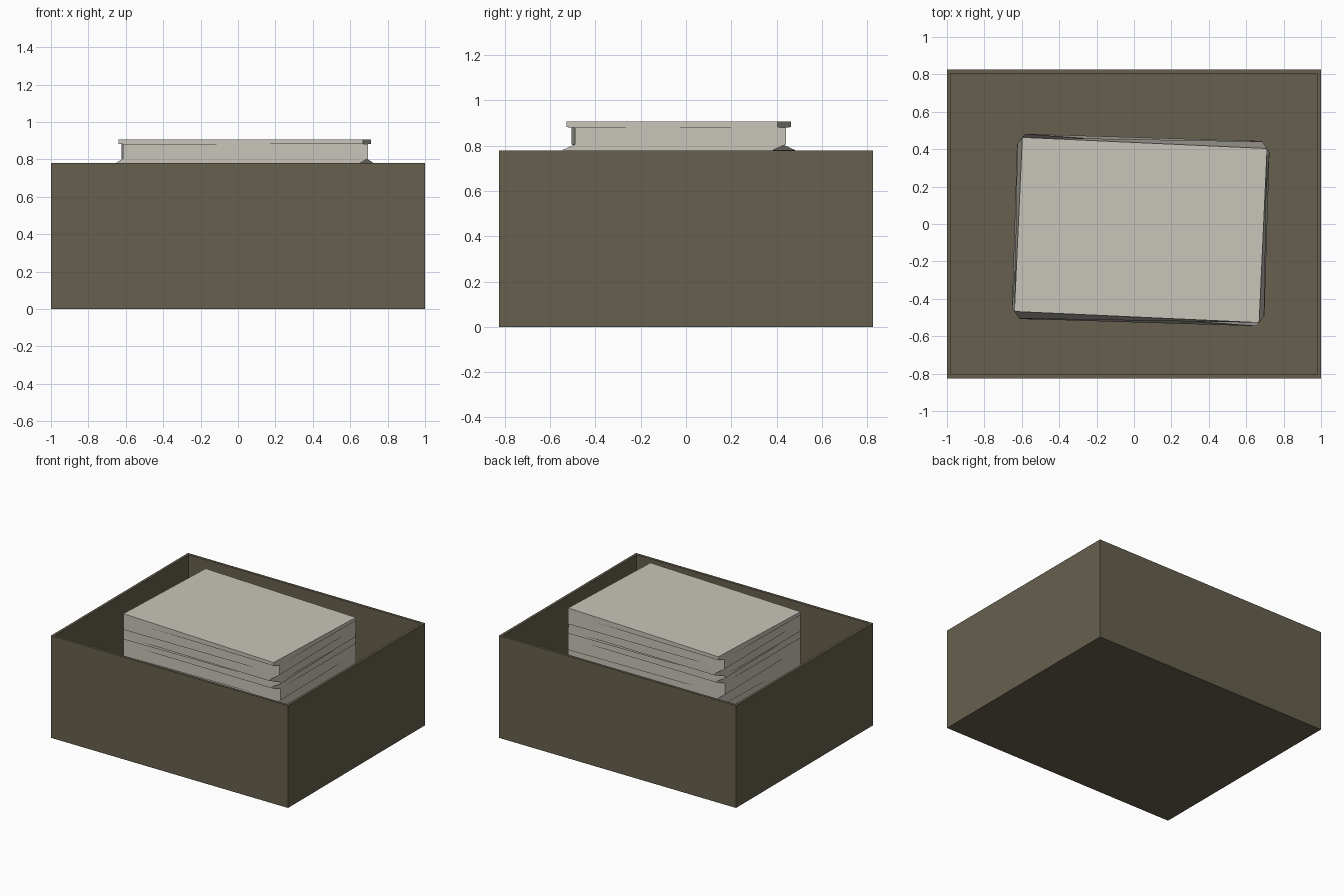
import bpy, bmesh, math, random
from mathutils import Matrix, Vector

cube = bpy.data.objects.get("Cube")
if cube:
    bpy.data.objects.remove(cube, do_unlink=True)


def make_material(name, rgb):
    mat = bpy.data.materials.new(name)
    mat.use_nodes = True
    mat.diffuse_color = (*rgb, 1)
    mat.node_tree.nodes["Principled BSDF"].inputs["Base Color"].default_value = (*rgb, 1)
    return mat


def add_object(name, bm, mat):
    bmesh.ops.recalc_face_normals(bm, faces=bm.faces[:])
    mesh = bpy.data.meshes.new(name)
    bm.to_mesh(mesh)
    bm.free()
    mesh.materials.append(mat)
    obj = bpy.data.objects.new(name, mesh)
    bpy.context.collection.objects.link(obj)
    return obj


cardboard = make_material("olive cardboard", (0.133, 0.115, 0.074))
paper = make_material("off white paper", (0.584, 0.558, 0.491))

# Open box: solid block with its top inset and pushed down to the floor
WIDTH, DEPTH, HEIGHT, WALL = 2.0, 1.65, 0.78, 0.028
bm = bmesh.new()
bmesh.ops.create_cube(bm, size=1)
bmesh.ops.scale(bm, vec=(WIDTH, DEPTH, HEIGHT), verts=bm.verts[:])
bmesh.ops.translate(bm, vec=(0, 0, HEIGHT / 2), verts=bm.verts[:])
top = max(bm.faces, key=lambda f: f.calc_center_median().z)
bmesh.ops.inset_region(bm, faces=[top], thickness=WALL)
floor = bmesh.ops.extrude_discrete_faces(bm, faces=[top])["faces"][0]
bmesh.ops.translate(bm, vec=(0, 0, WALL - HEIGHT), verts=floor.verts[:])
add_object("open_box", bm, cardboard)

# Paper stack: rectangular rings, each turned a little, joined from top to floor
CENTRE = Vector((0.036, -0.032, 0))
HALF_X, HALF_Y = 0.655, 0.466
rings = [(0.907, -2.6), (0.882, -2.6), (0.881, 0.6), (0.806, 0.6),
         (0.781, -4.3), (0.768, -4.3), (0.755, 0.8), (0.735, 0.8),
         (0.722, -3.4), (0.712, -3.4), (0.7, 0.9), (0.61, 0.9)]
random.seed(4)
z = 0.59
while z > 0.1:
    angle = random.uniform(-4, 1)
    thickness = random.uniform(0.02, 0.07)
    rings += [(z, angle), (z - thickness, angle)]
    z -= thickness + 0.012
rings.append((WALL, -1))

bm = bmesh.new()
loops = []
for z, angle in rings:
    turn = Matrix.Rotation(math.radians(angle), 3, "Z")
    corners = [(-1, -1), (1, -1), (1, 1), (-1, 1)]
    loops.append([bm.verts.new(CENTRE + turn @ Vector((sx * HALF_X, sy * HALF_Y, z)))
                  for sx, sy in corners])
for upper, lower in zip(loops, loops[1:]):
    for i in range(4):
        j = (i + 1) % 4
        bm.faces.new((upper[i], lower[i], lower[j], upper[j]))
bm.faces.new(loops[0])
bm.faces.new(loops[-1])
add_object("paper_stack", bm, paper)
